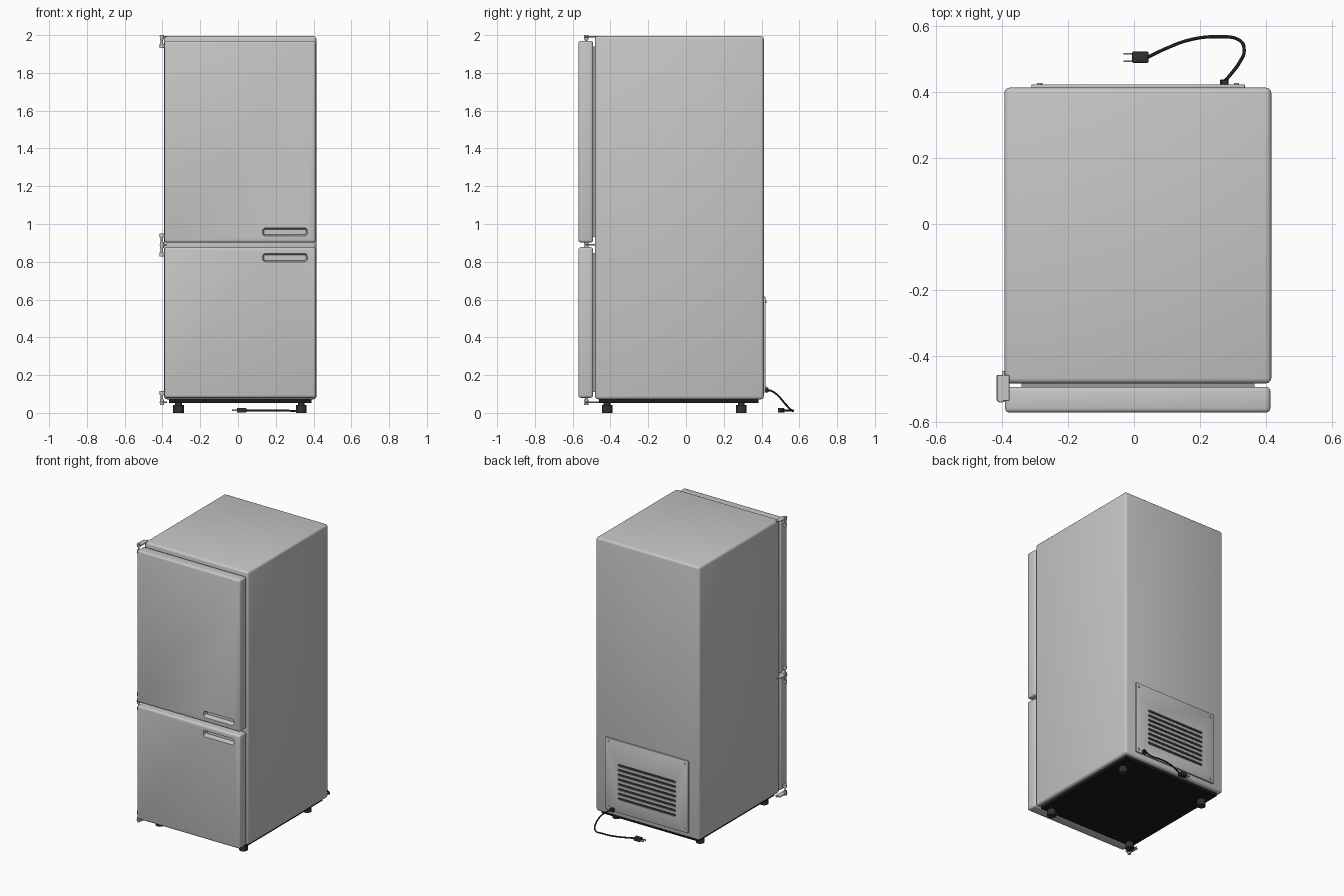
import bpy, bmesh, math
from mathutils import Vector

if "Cube" in bpy.data.objects:
    bpy.data.objects.remove(bpy.data.objects["Cube"])


def material(name, rgb):
    m = bpy.data.materials.new(name)
    m.diffuse_color = (*rgb, 1)
    m.use_nodes = True
    m.node_tree.nodes["Principled BSDF"].inputs["Base Color"].default_value = m.diffuse_color
    return m


STEEL = material("light_grey", (0.58, 0.57, 0.555))
BLACK = material("black", (0.01, 0.01, 0.01))
RUBBER = material("dark_rubber", (0.03, 0.03, 0.03))
SEAL = material("seal_grey", (0.33, 0.33, 0.32))


def activate(ob):
    bpy.ops.object.select_all(action='DESELECT')
    ob.select_set(True)
    bpy.context.view_layer.objects.active = ob


def smooth(ob):
    activate(ob)
    bpy.ops.object.shade_smooth_by_angle(angle=math.radians(35))


def from_bmesh(name, bm, mat):
    bmesh.ops.recalc_face_normals(bm, faces=bm.faces)
    me = bpy.data.meshes.new(name)
    bm.to_mesh(me)
    bm.free()
    ob = bpy.data.objects.new(name, me)
    bpy.context.collection.objects.link(ob)
    me.materials.append(mat)
    return ob


def box(name, lo, hi, mat, bevel=0.0, seg=3):
    lo, hi = Vector(lo), Vector(hi)
    bm = bmesh.new()
    bmesh.ops.create_cube(bm, size=1)
    for v in bm.verts:
        v.co = Vector((v.co[i] * (hi[i] - lo[i]) + (lo[i] + hi[i]) / 2 for i in range(3)))
    if bevel:
        bmesh.ops.bevel(bm, geom=bm.edges[:], offset=bevel, segments=seg,
                        profile=0.5, affect='EDGES')
    ob = from_bmesh(name, bm, mat)
    if bevel:
        smooth(ob)
    return ob


def rod(name, a, b, r, mat, sides=20):
    a, b = Vector(a), Vector(b)
    bm = bmesh.new()
    bmesh.ops.create_cone(bm, cap_ends=True, segments=sides, radius1=r, radius2=r,
                          depth=(b - a).length)
    rot = (b - a).to_track_quat('Z', 'Y')
    for v in bm.verts:
        v.co = rot @ v.co + (a + b) / 2
    ob = from_bmesh(name, bm, mat)
    smooth(ob)
    return ob


def slot(x0, x1, z0, z1, y0, y1, r, taper=0.0):
    """Rounded slot prism along y, optionally narrowing towards y1."""
    bm = bmesh.new()
    rings = []
    for y, t in ((y0, 0), (y1, taper)):
        ring = []
        for k, (cx, cz) in enumerate(((x1 - r, z1 - r), (x0 + r, z1 - r),
                                      (x0 + r, z0 + r), (x1 - r, z0 + r))):
            for s in range(6):
                a = math.pi / 2 * (k + s / 5)
                ring.append(bm.verts.new((cx + (r - t) * math.cos(a), y,
                                          cz + (r - t) * math.sin(a))))
        rings.append(ring)
    n = len(rings[0])
    for i in range(n):
        j = (i + 1) % n
        bm.faces.new((rings[0][i], rings[0][j], rings[1][j], rings[1][i]))
    bm.faces.new(rings[0])
    bm.faces.new(rings[1][::-1])
    return from_bmesh("cutter", bm, STEEL)


def cut(ob, cutters):
    for c in cutters:
        activate(ob)
        m = ob.modifiers.new("cut", 'BOOLEAN')
        m.operation, m.solver, m.object = 'DIFFERENCE', 'EXACT', c
        bpy.ops.object.modifier_apply(modifier=m.name)
        bpy.data.objects.remove(c)
    smooth(ob)


# Cabinet and underside
box("cabinet", (-0.392, -0.482, 0.072), (0.415, 0.412, 1.995), STEEL, 0.016)
box("base_plate", (-0.365, -0.46, 0.052), (0.388, 0.385, 0.08), BLACK)

# Doors with recessed grips and seals
for name, z0, z1, g0 in (("upper_door", 0.902, 1.97, 0.936), ("lower_door", 0.08, 0.877, 0.80)):
    door = box(name, (-0.39, -0.57, z0), (0.412, -0.492, z1), STEEL, 0.013)
    cut(door, [slot(0.13, 0.367, g0, g0 + 0.044, -0.5705, -0.535, 0.015, 0.008)])
    box(name + "_seal", (-0.34, -0.494, z0 + 0.03), (0.365, -0.478, z1 - 0.03), SEAL)

# Feet
for x in (-0.315, 0.335):
    for y in (-0.418, 0.292):
        rod("foot", (x, y, 0), (x, y, 0.043), 0.028, RUBBER, 24)
        rod("foot_stem", (x, y, 0.04), (x, y, 0.056), 0.018, RUBBER)

# Hinges: bracket plate, pin, collars and side screws
PX, PY = -0.403, -0.528


def hinge(z, ends):
    box("hinge_plate", (-0.415, -0.535, z - 0.004), (-0.376, -0.456, z + 0.004), STEEL, 0.002, 1)
    rod("hinge_tongue", (-0.394, -0.46, z), (-0.394, -0.445, z), 0.004, STEEL, 12)
    for s in ends:
        rod("hinge_pin", (PX, PY, z), (PX, PY, z + s * 0.058), 0.006, STEEL, 16)
        rod("hinge_collar", (PX, PY, z + s * 0.003), (PX, PY, z + s * 0.016), 0.011, STEEL)
        rod("hinge_socket", (PX, PY, z + s * 0.04), (PX, PY, z + s * 0.06), 0.012, STEEL)
        box("hinge_tab", (-0.405, PY - 0.01, z + s * 0.05 - 0.008),
            (-0.376, PY + 0.01, z + s * 0.05 + 0.008), STEEL)


hinge(1.992, (-1,))
hinge(0.889, (1, -1))
hinge(0.056, (1,))
rod("top_hinge_cap", (PX, PY, 1.99), (PX, PY, 2.0), 0.011, STEEL)
rod("bottom_hinge_cap", (PX, PY, 0.042), (PX, PY, 0.056), 0.011, STEEL)

# Rear service panel with vent slots over a dark backing
panel = box("service_panel", (-0.31, 0.408, 0.108), (0.335, 0.422, 0.615), STEEL, 0.003, 2)
cut(panel, [slot(-0.215, 0.235, z, z + 0.016, 0.40, 0.43, 0.0078)
            for z in (0.2 + 0.0335 * i for i in range(8))])
box("vent_backing", (-0.23, 0.411, 0.185), (0.25, 0.4145, 0.47), RUBBER)
for x in (-0.285, 0.31):
    for z in (0.133, 0.59):
        rod("panel_screw", (x, 0.42, z), (x, 0.426, z), 0.008, STEEL, 12)

# Power cord, strain relief and plug
box("cord_socket", (0.26, 0.418, 0.108), (0.286, 0.437, 0.134), RUBBER, 0.003, 1)
curve = bpy.data.curves.new("power_cord", 'CURVE')
curve.dimensions = '3D'
curve.bevel_depth, curve.bevel_resolution, curve.resolution_u = 0.0052, 2, 10
path = [(0.273, 0.43, 0.121), (0.292, 0.452, 0.116), (0.318, 0.487, 0.092),
        (0.333, 0.525, 0.048), (0.318, 0.556, 0.016), (0.25, 0.566, 0.0125),
        (0.17, 0.557, 0.0125), (0.1, 0.532, 0.0125), (0.035, 0.501, 0.0125)]
sp = curve.splines.new('BEZIER')
sp.bezier_points.add(len(path) - 1)
for p, co in zip(sp.bezier_points, path):
    p.co = co
    p.handle_left_type = p.handle_right_type = 'AUTO'
curve.use_fill_caps = True
cord = bpy.data.objects.new("power_cord", curve)
bpy.context.collection.objects.link(cord)
curve.materials.append(RUBBER)
activate(cord)
bpy.ops.object.convert(target='MESH')
smooth(bpy.context.object)
box("plug", (-0.006, 0.487, 0.001), (0.044, 0.521, 0.026), RUBBER, 0.004, 2)
for y in (0.492, 0.515):
    box("plug_prong", (-0.032, y - 0.002, 0.009), (0.0, y + 0.002, 0.018), SEAL)
